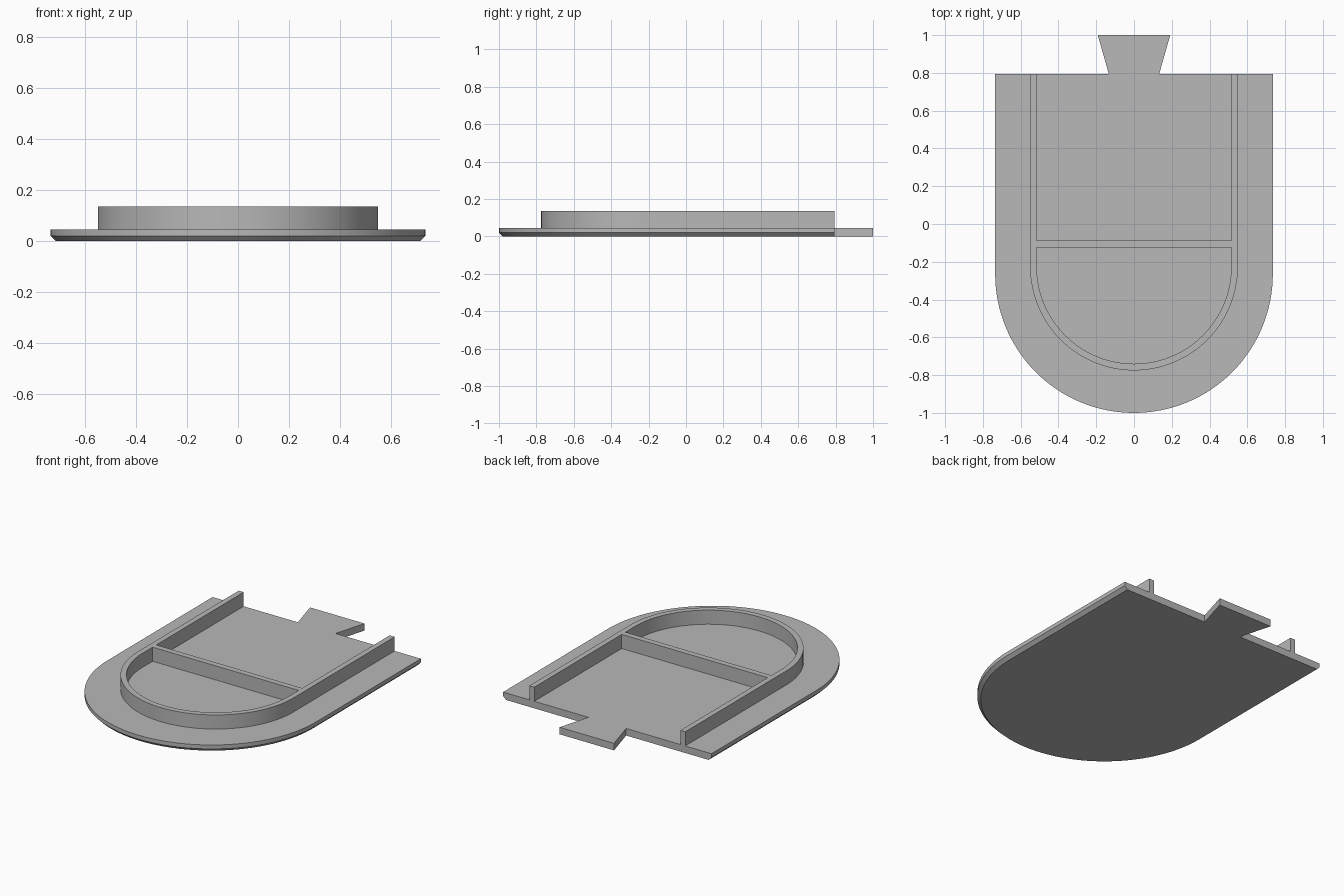
import bpy
import bmesh
from math import cos, sin, pi, radians

if "Cube" in bpy.data.objects:
    bpy.data.objects.remove(bpy.data.objects["Cube"], do_unlink=True)

BACK = 0.793          # straight rear edge
PLATE_TOP = 0.045
RAIL_TOP = 0.135
CHAMFER = 0.02
SEGMENTS = 64

grey = bpy.data.materials.new("plain grey")
grey.use_nodes = True
colour = (0.48, 0.48, 0.48, 1)
grey.diffuse_color = colour
grey.node_tree.nodes["Principled BSDF"].inputs["Base Color"].default_value = colour


def u_outline(radius, centre_y):
    """Open U: rear right corner, round the front, to the rear left corner."""
    arc = [(-radius * cos(pi * i / SEGMENTS), centre_y - radius * sin(pi * i / SEGMENTS))
           for i in range(SEGMENTS + 1)]
    return [(-radius, BACK)] + arc + [(radius, BACK)]


def loft(name, layers):
    """Closed solid through stacked outlines, given as (outline, z)."""
    bm = bmesh.new()
    rings = [[bm.verts.new((x, y, z)) for x, y in outline] for outline, z in layers]
    for low, high in zip(rings, rings[1:]):
        n = len(low)
        for i in range(n):
            j = (i + 1) % n
            bm.faces.new((low[i], low[j], high[j], high[i]))
    bm.faces.new(rings[0][::-1])
    bm.faces.new(rings[-1])
    bmesh.ops.recalc_face_normals(bm, faces=bm.faces)
    mesh = bpy.data.meshes.new(name)
    bm.to_mesh(mesh)
    bm.free()
    mesh.materials.append(grey)
    obj = bpy.data.objects.new(name, mesh)
    bpy.context.collection.objects.link(obj)
    bpy.ops.object.select_all(action="DESELECT")
    obj.select_set(True)
    bpy.context.view_layer.objects.active = obj
    bpy.ops.object.shade_smooth_by_angle(angle=radians(30))
    return obj


def prism(name, outline, bottom, top):
    return loft(name, [(outline, bottom), (outline, top)])


# Base plate, chamfered underneath along its sides and rounded front
rim = u_outline(0.735, -0.265)
foot = u_outline(0.735 - CHAMFER, -0.265)
loft("base_plate", [(foot, 0), (rim, CHAMFER), (rim, PLATE_TOP)])

# Dovetail tab at the rear
prism("dovetail_tab", [(-0.133, BACK), (0.133, BACK), (0.192, 1), (-0.192, 1)], 0, PLATE_TOP)

# Raised U-shaped wall
wall = u_outline(0.55, -0.225) + u_outline(0.515, -0.225)[::-1]
prism("raised_wall", wall, PLATE_TOP, RAIL_TOP)

# Cross wall between the two sides
prism("cross_wall", [(-0.515, -0.125), (0.515, -0.125), (0.515, -0.088), (-0.515, -0.088)],
      PLATE_TOP, RAIL_TOP)
